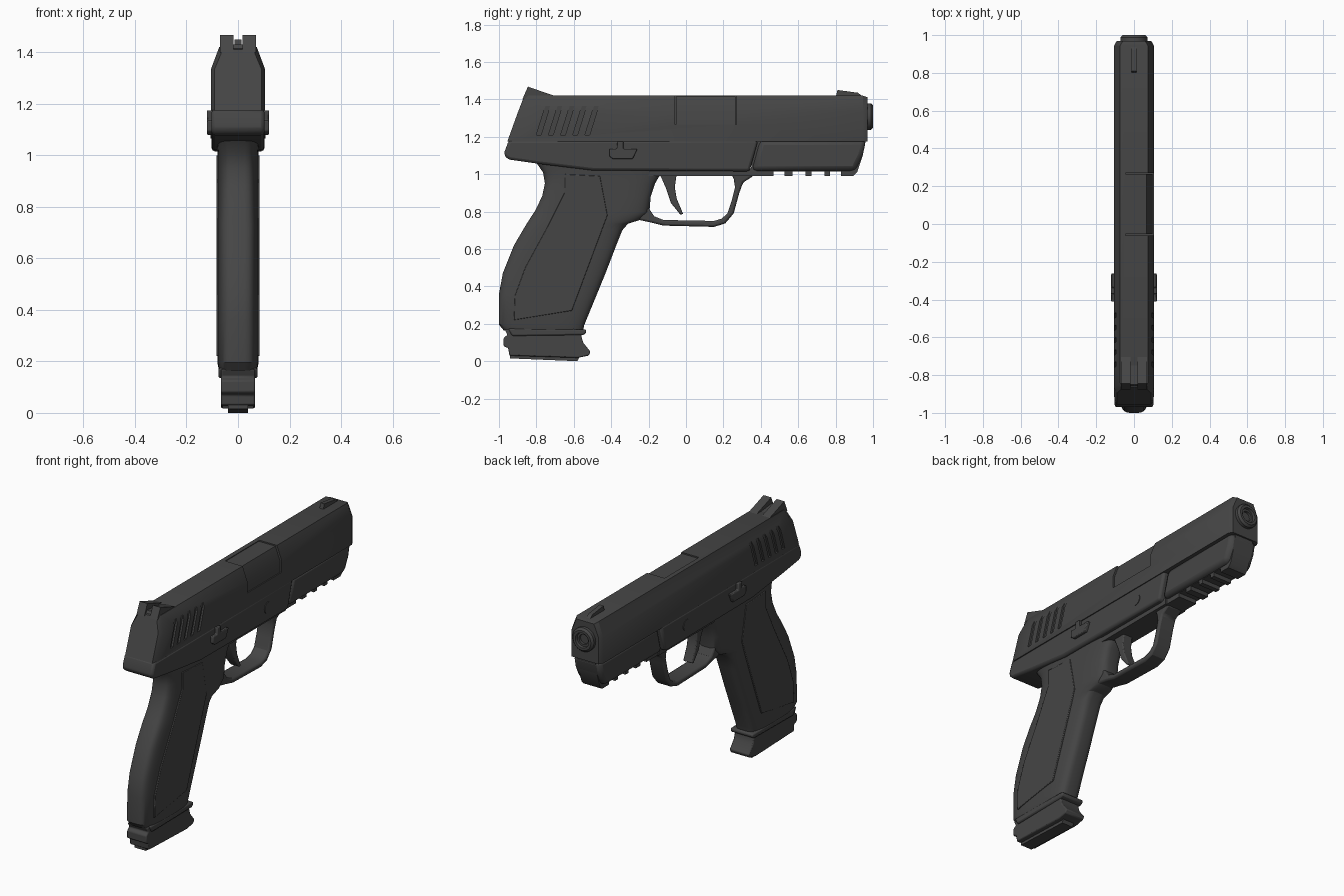
import bpy, bmesh, math

gunmetal = bpy.data.materials.new("dark_grey")
gunmetal.diffuse_color = (0.06, 0.06, 0.06, 1)


def finish(bm, name, bevel=0.0, segs=2):
    bmesh.ops.recalc_face_normals(bm, faces=bm.faces)
    me = bpy.data.meshes.new(name)
    bm.to_mesh(me)
    bm.free()
    me.materials.append(gunmetal)
    ob = bpy.data.objects.new(name, me)
    bpy.context.collection.objects.link(ob)
    if bevel:
        m = ob.modifiers.new("bevel", 'BEVEL')
        m.width, m.segments, m.limit_method = bevel, segs, 'ANGLE'
        m.angle_limit = math.radians(35)
    return ob


def loft(name, rings, bevel=0.0):
    """Skin a list of equal-length point rings and cap both ends."""
    bm = bmesh.new()
    vs = [[bm.verts.new(p) for p in r] for r in rings]
    n = len(rings[0])
    for a, b in zip(vs, vs[1:]):
        for i in range(n):
            j = (i + 1) % n
            bm.faces.new((a[i], a[j], b[j], b[i]))
    bm.faces.new(vs[0])
    bm.faces.new(vs[-1])
    return finish(bm, name, bevel)


def prism(name, pts, x0, x1, bevel=0.0):
    """Extrude a (y, z) side profile across x."""
    return loft(name, [[(x, y, z) for y, z in pts] for x in (x0, x1)], bevel)


def both_sides(name, pts, x0, x1, bevel=0.0):
    for side, s in (("right", 1), ("left", -1)):
        prism(f"{name}_{side}", pts, s * x0, s * x1, bevel)


def box_pts(y0, y1, z0, z1, lean=0.0):
    return [(y0, z0), (y1, z0), (y1 + lean, z1), (y0 + lean, z1)]


def cut(ob, cutter):
    m = ob.modifiers.new("cut", 'BOOLEAN')
    m.operation, m.solver, m.object = 'DIFFERENCE', 'EXACT', cutter
    cutter.hide_render = True
    cutter.hide_set(True)
    cutter.display_type = 'WIRE'


# slide: chamfered section, leaning back face, tapered nose
def slide_ring(y, inset=0.0, lean=0.0):
    half = [(0.105, 1.175), (0.105, 1.335), (0.073, 1.42)]
    pts = [(x - inset, z) for x, z in half]
    pts += [(-x, z) for x, z in reversed(pts)]
    return [(x, y + lean * (z - 1.175), min(z, 1.42 - inset * 0.6)) for x, z in pts]


slide = loft("slide", [slide_ring(-0.955, 0.014, 0.36), slide_ring(-0.915, 0, 0.3),
                       slide_ring(0.945), slide_ring(0.97, 0.014)])

# ejection port with the chamber block sitting just below the surface
cut(slide, loft("port_cutter", [[(x, y, z) for x, z in
    ((-0.045, 1.265), (0.2, 1.265), (0.2, 1.5), (-0.045, 1.5))] for y in (-0.06, 0.27)]))
loft("chamber_block", [slide_ring(-0.054, 0.007), slide_ring(0.264, 0.007)])

# slanted grip grooves at the rear of the slide
for i in range(5):
    y = -0.80 + i * 0.065
    for s in (1, -1):
        cut(slide, prism("groove_cutter", box_pts(y, y + 0.025, 1.21, 1.37, 0.05),
                         s * 0.094, s * 0.15))

# barrel muzzle with bore
loft("muzzle", [[(r * math.cos(a), y, 1.307 + r * math.sin(a))
     for a in (k * math.tau / 32 for k in range(32))]
     for y, r in ((0.93, 0.072), (0.988, 0.072), (1.0, 0.06), (1.0, 0.045),
                  (0.985, 0.042), (0.985, 0.03), (0.9, 0.028))])

# sights
both_sides("rear_sight", [(-0.875, 1.40), (-0.845, 1.468), (-0.80, 1.452), (-0.69, 1.415)], 0.018, 0.07)
prism("rear_sight_base", [(-0.865, 1.40), (-0.85, 1.43), (-0.70, 1.415)], -0.06, 0.06)
prism("front_sight", [(0.80, 1.41), (0.81, 1.45), (0.92, 1.435), (0.95, 1.41)], -0.013, 0.013)

# frame under the slide
prism("frame", [(-0.948, 1.18), (-0.97, 1.12), (-0.97, 1.095), (-0.945, 1.078), (-0.77, 1.053),
                (-0.5, 1.02), (0.34, 1.015), (0.385, 1.18)], -0.103, 0.103, 0.014)

# dust cover with accessory rail teeth
rail = [(0.98 * 0.98, 1.178), (0.945, 1.10), (0.915, 1.01), (0.895, 0.99), (0.83, 0.99), (0.83, 1.015)]
for y0, y1 in ((0.74, 0.77), (0.64, 0.67), (0.527, 0.57), (0.345, 0.468)):
    rail += [(y1, 1.015), (y1, 0.99), (y0, 0.99), (y0, 1.015)]
prism("rail_teeth", rail[:-1] + [(0.36, 1.178)], -0.062, 0.062)
prism("dust_cover", [(0.352, 1.018), (0.905, 1.018), (0.945, 1.10), (0.962, 1.18), (0.396, 1.18)],
      -0.092, 0.092, 0.025)

# controls and pins
both_sides("slide_stop", [(-0.41, 1.095), (-0.39, 1.08), (-0.285, 1.08), (-0.26, 1.135), (-0.335, 1.135),
                          (-0.335, 1.175), (-0.37, 1.175), (-0.37, 1.135), (-0.41, 1.135)], 0.09, 0.121, 0.005)
both_sides("takedown_pin", [(0.14 + 0.035 * math.cos(k * math.tau / 24), 1.10 + 0.035 * math.sin(k * math.tau / 24))
                            for k in range(24)], 0.09, 0.107)

# grip: rounded sections stacked by height (z, back y, front y, half width)
sections = [(0.165, -0.975, -0.55, 0.074), (0.195, -1.0, -0.543, 0.08), (0.36, -1.0, -0.475, 0.08),
            (0.47, -0.98, -0.43, 0.08), (0.62, -0.92, -0.372, 0.08), (0.70, -0.873, -0.34, 0.08),
            (0.735, -0.852, -0.31, 0.08), (0.757, -0.838, -0.24, 0.08), (0.80, -0.81, -0.195, 0.08),
            (0.88, -0.77, -0.188, 0.08), (0.95, -0.755, -0.165, 0.08), (1.01, -0.765, -0.13, 0.08),
            (1.06, -0.80, -0.12, 0.085)]


def power(v, e):
    return math.copysign(abs(v) ** e, v)


loft("grip", [[(w * power(math.cos(a), 0.45), (b + f) / 2 + (f - b) / 2 * power(math.sin(a), 0.55), z)
     for a in ((k + 0.5) * math.tau / 40 for k in range(40))] for z, b, f, w in sections])
both_sides("grip_panel", [(-0.92, 0.22), (-0.61, 0.27), (-0.42, 0.78), (-0.46, 0.99), (-0.65, 1.0),
                          (-0.65, 0.9), (-0.74, 0.72), (-0.86, 0.5), (-0.915, 0.35)], 0.06, 0.084, 0.003)

# trigger guard, its roof and the trigger
prism("trigger_guard", [(-0.32, 0.74), (-0.25, 0.755), (-0.18, 0.74), (-0.12, 0.725), (0.15, 0.718),
                        (0.21, 0.737), (0.255, 0.79), (0.285, 0.90), (0.305, 0.955), (0.36, 0.99), (0.36, 1.03),
                        (0.23, 1.03), (0.255, 0.975), (0.262, 0.93), (0.245, 0.86), (0.222, 0.79),
                        (0.19, 0.762), (0.15, 0.75), (-0.12, 0.755), (-0.17, 0.775), (-0.2, 0.82),
                        (-0.3, 0.82)], -0.052, 0.052, 0.01)
prism("guard_roof", box_pts(-0.2, 0.36, 0.99, 1.03), -0.07, 0.07)
prism("trigger", [(-0.05, 1.0), (-0.06, 0.93), (-0.05, 0.87), (-0.015, 0.787), (-0.03, 0.783), (-0.08, 0.845),
                  (-0.105, 0.92), (-0.14, 1.0)], -0.032, 0.032, 0.006)

# magazine base and floor plate
prism("magazine_base", [(-0.97, 0.17), (-0.955, 0.14), (-0.975, 0.125), (-0.975, 0.08), (-0.95, 0.07), (-0.945, 0.03),
                        (-0.58, 0.018), (-0.52, 0.03), (-0.51, 0.05), (-0.55, 0.10), (-0.56, 0.135),
                        (-0.56, 0.17)], -0.066, 0.066, 0.006)
prism("magazine_lip", [(-0.93, 0.135), (-0.55, 0.14), (-0.533, 0.15), (-0.535, 0.17), (-0.95, 0.175)],
      -0.076, 0.076, 0.008)
prism("floor_plate", [(-0.94, 0.04), (-0.94, 0.015), (-0.58, 0.0), (-0.56, 0.04)], -0.038, 0.038)

# smooth shading with sharp edges kept
for ob in bpy.context.scene.objects:
    ob.select_set(not ob.hide_render)
bpy.context.view_layer.objects.active = slide
bpy.ops.object.shade_smooth_by_angle(angle=math.radians(30))
